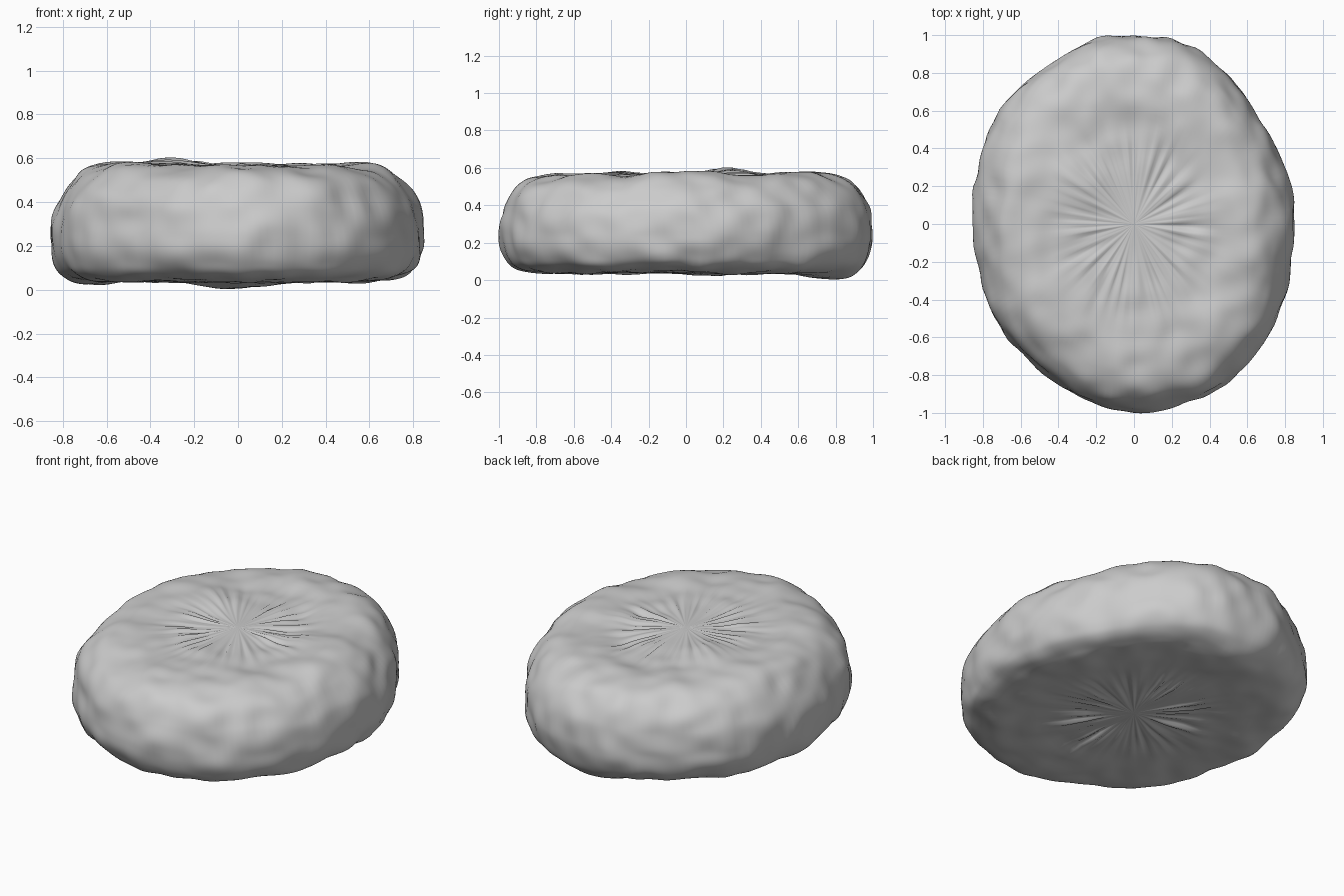
import bpy, bmesh, math
from mathutils import Vector, noise

if "Cube" in bpy.data.objects:
    bpy.data.objects.remove(bpy.data.objects["Cube"], do_unlink=True)

# Half section from top centre to bottom centre: (radius share, height)
PROFILE = [(0, .567), (.3, .56), (.5, .562), (.69, .574), (.82, .555), (.915, .495),
           (.97, .4), (.993, .3), (.993, .2), (.968, .12), (.93, .075), (.86, .048),
           (.74, .038), (.4, .042), (0, .042)]
# Plan outline: radius factor at each twenty-fourth of a turn, from +x
OUTLINE = [1, .98, .965, .97, .99, 1.007, 1.003, 1.015, 1, 1.02, 1.03, 1.015,
           1.005, .995, 1.005, .985, .972, .982, .995, 1, 1.022, 1.02, 1.025, 1.002]
# Broad swells and dents: (x, y, z, rise)
SWELLS = [(-.32, .2, .57, .032), (0, .8, .04, -.038), (-.3, -.72, .57, -.02),
          (.3, -.72, .57, -.015), (.58, -.4, .57, -.025), (.58, .3, .57, -.018),
          (.72, -.1, .05, .022), (-.7, .1, .04, -.012)]
HALF_X, HALF_Y = .855, 1.0
SEGMENTS, STEPS = 160, 7


def spline(a, b, c, d, t):
    """Catmull-Rom value between b and c."""
    return b + .5 * t * (c - a + t * (2*a - 5*b + 4*c - d + t * (3*(b - c) + d - a)))


def section():
    """Smoothly resampled profile without the two poles."""
    pts = [PROFILE[0]] + PROFILE + [PROFILE[-1]]
    out = []
    for quad in zip(pts, pts[1:], pts[2:], pts[3:]):
        for k in range(STEPS):
            out.append([spline(*axis, k / STEPS) for axis in zip(*quad)])
    return out[1:]


def outline(angle):
    u = angle / math.tau * len(OUTLINE)
    i = int(u)
    return spline(*(OUTLINE[(i + k) % len(OUTLINE)] for k in (-1, 0, 1, 2)), u - i)


def lumpy(r, z, angle):
    """Point on the body, with rounded lumps outside and radial folds inside."""
    c, s = math.cos(angle), math.sin(angle)
    # The shoulders are rounder on the two long sides
    shoulder = 1 - .05 * c * c * math.exp(-((z - .55) / .12) ** 2)
    rad = r * outline(angle) * shoulder
    p = Vector((rad * c * HALF_X, rad * s * HALF_Y, z))
    swell = sum(rise * math.exp(-((p - Vector(spot)).length / .17) ** 2)
                for *spot, rise in SWELLS)
    out = Vector((c * r ** 3, s * r ** 3, (z - .3) * 2.4)).normalized()
    lump = .012 * noise.noise(p * 4.5) + .015 * noise.noise(p * 8)
    p += out * lump * min(1, r * 1.6)
    fold = noise.noise(Vector((c * 11, s * 11, r * 2 + z * 5)))
    p.z += swell + .018 * fold * math.exp(-((r - .33) / .17) ** 2)
    return p


# Lumpy round body
bm = bmesh.new()
angles = [math.tau * i / SEGMENTS for i in range(SEGMENTS)]
rings = [[bm.verts.new(lumpy(r, z, a)) for a in angles] for r, z in section()]
top = bm.verts.new((0, 0, PROFILE[0][1]))
bottom = bm.verts.new((0, 0, PROFILE[-1][1]))
for i in range(SEGMENTS):
    j = (i + 1) % SEGMENTS
    bm.faces.new((top, rings[0][i], rings[0][j]))
    bm.faces.new((bottom, rings[-1][j], rings[-1][i]))
    for upper, lower in zip(rings, rings[1:]):
        bm.faces.new((upper[i], lower[i], lower[j], upper[j]))
bmesh.ops.recalc_face_normals(bm, faces=bm.faces)

mesh = bpy.data.meshes.new("lumpy_body")
bm.to_mesh(mesh)
bm.free()
body = bpy.data.objects.new("lumpy_body", mesh)
bpy.context.collection.objects.link(body)
mesh.shade_smooth()

# Plain grey surface
grey = bpy.data.materials.new("light_grey")
grey.use_nodes = True
colour = (.6, .6, .6, 1)
grey.diffuse_color = colour
grey.node_tree.nodes["Principled BSDF"].inputs["Base Color"].default_value = colour
mesh.materials.append(grey)
